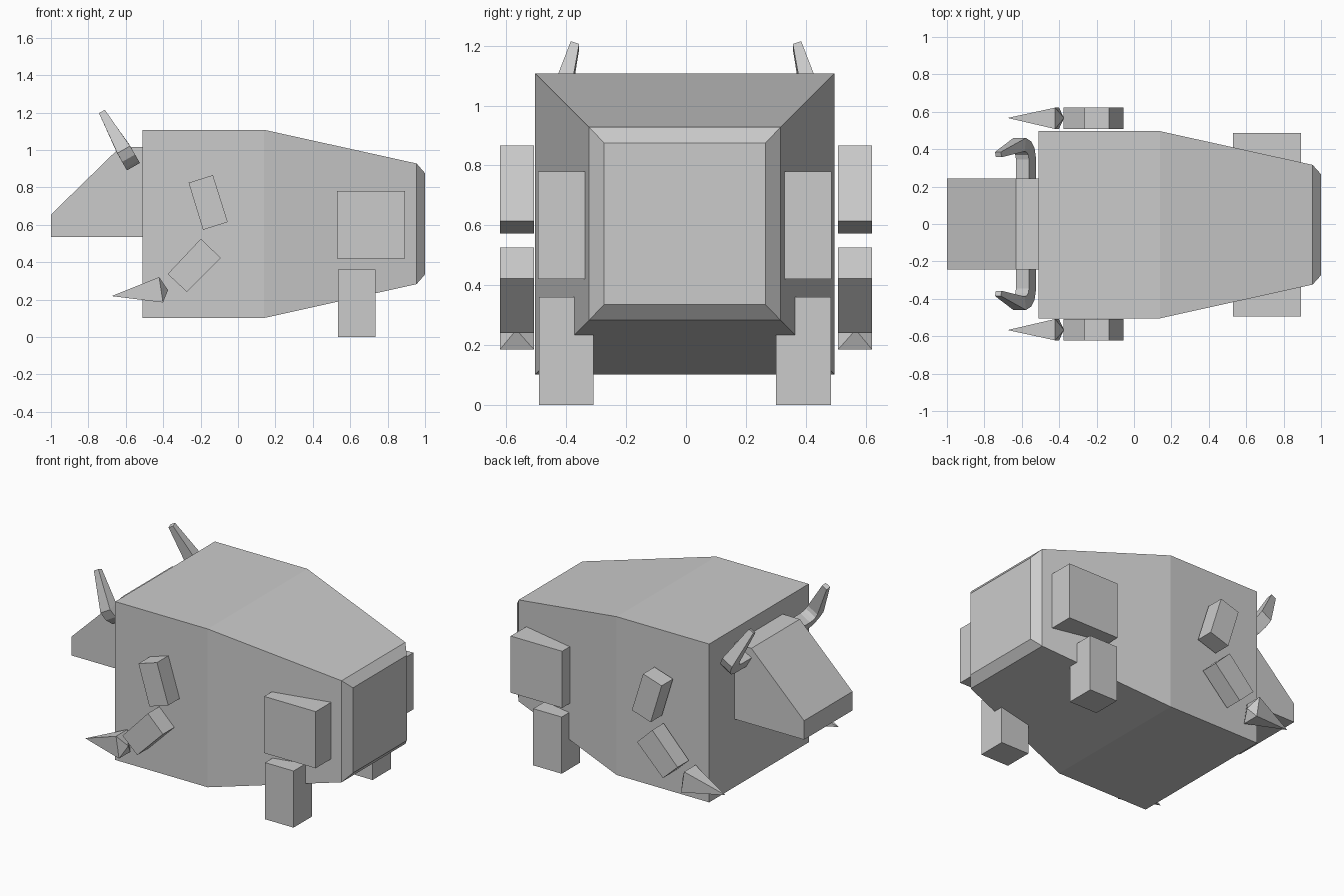
import bpy, bmesh
from mathutils import Vector

if "Cube" in bpy.data.objects:
    bpy.data.objects.remove(bpy.data.objects["Cube"])


def loft(name, rings, mirror=False, y=0.0):
    """Skin matching rings of points; a one-point ring makes an apex."""
    bm = bmesh.new()
    rows = [[bm.verts.new(p) for p in r] for r in rings]
    for a, b in zip(rows, rows[1:]):
        n = max(len(a), len(b))
        for i in range(n):
            j = (i + 1) % n
            if len(a) == 1:
                bm.faces.new((a[0], b[j], b[i]))
            elif len(b) == 1:
                bm.faces.new((a[i], a[j], b[0]))
            else:
                bm.faces.new((a[i], a[j], b[j], b[i]))
    for end in (rows[0], rows[-1]):
        if len(end) > 2:
            bm.faces.new(end)
    bmesh.ops.recalc_face_normals(bm, faces=bm.faces)
    me = bpy.data.meshes.new(name)
    bm.to_mesh(me)
    bm.free()
    ob = bpy.data.objects.new(name, me)
    ob.location.y = y
    bpy.context.collection.objects.link(ob)
    if mirror:
        m = ob.modifiers.new("Mirror", 'MIRROR')
        m.use_axis = (False, True, False)
        m.use_mirror_merge = False
    return ob


def slab(name, profile, y0, y1, mirror=False, y=0.0):
    """Extrude an x-z profile from y0 to y1."""
    return loft(name, [[(x, v, z) for x, z in profile] for v in (y0, y1)], mirror, y)


def rect(x0, x1, z0, z1):
    return [(x0, z0), (x1, z0), (x1, z1), (x0, z1)]


CY = -0.004

# Body: rectangular sections tapering to the rear
sections = [(-0.51, 0.50, 0.102, 1.108), (0.14, 0.50, 0.102, 1.108),
            (0.955, 0.32, 0.283, 0.928), (1.0, 0.27, 0.335, 0.876)]
loft("body", [[(x, -w, a), (x, w, a), (x, w, b), (x, -w, b)]
              for x, w, a, b in sections], y=CY)

# Wedge head
slab("head", [(-1, 0.535), (-0.51, 0.535), (-0.51, 1.016),
              (-0.63, 1.016), (-1, 0.655)], -0.243, 0.243)

# Hind legs
slab("thigh", rect(0.53, 0.892, 0.42, 0.78), 0.30, 0.49, True, CY)
slab("lower_leg", rect(0.535, 0.735, 0, 0.36), 0.305, 0.488, True, CY)

# Front arms
slab("upper_arm", [(-0.264, 0.825), (-0.134, 0.866), (-0.055, 0.615),
                   (-0.187, 0.573)], 0.508, 0.622, True)
slab("forearm", [(-0.198, 0.526), (-0.092, 0.422), (-0.273, 0.241),
                 (-0.376, 0.337)], 0.508, 0.622, True)

# Claw: a double pyramid
top, low = (-0.422, 0.321), (-0.401, 0.185)
loft("claw", [[(-0.676, 0.567, 0.219)],
              [(top[0], 0.508, top[1]), (top[0], 0.622, top[1]),
               (low[0], 0.622, low[1]), (low[0], 0.508, low[1])],
              [(-0.374, 0.567, 0.251)]], True)

# Horns: tapered square tube bent in a tilted plane
org = Vector((-0.559, 0, 0.911))
up = Vector((-0.496, 0, 0.868))
out = Vector((0, 1, 0))
side = Vector((0.868, 0, 0.496))
# path: inner (u, v), outer (u, v), half width
path = [((0.18, 0.075), (0.18, 0.0), 0.040),
        ((0.345, 0.075), (0.355, 0.0), 0.040),
        ((0.37, 0.083), (0.405, 0.015), 0.040),
        ((0.383, 0.098), (0.442, 0.052), 0.040),
        ((0.388, 0.12), (0.46, 0.105), 0.039),
        ((0.357, 0.33), (0.385, 0.34), 0.018)]
loft("horn", [[org + out * u + up * v + side * (s * w)
               for (u, v), s in ((a, -1), (b, -1), (b, 1), (a, 1))]
              for a, b, w in path], True)
